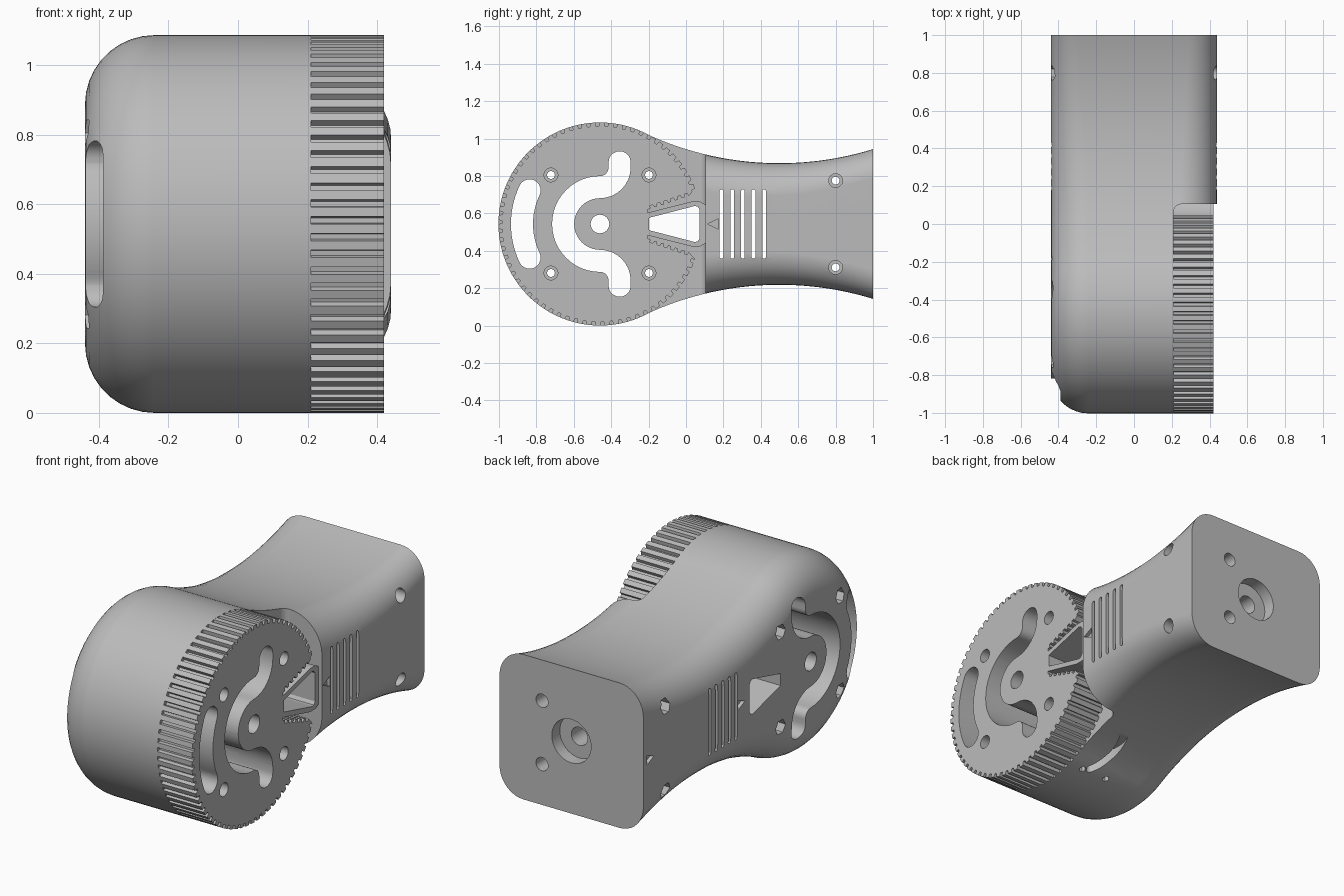
import bpy, bmesh, math
from mathutils import Vector

if "Cube" in bpy.data.objects:
    bpy.data.objects.remove(bpy.data.objects["Cube"])

R, HY, MID = 0.543, -0.46, 0.543      # head radius, head axis
WY, WH, WR = 0.5, 0.325, 1.7          # waist position, half height, arc radius
STEP_X, STEP_Y, GEAR_X, SIDE = 0.21, 0.105, 0.42, 0.44

grey = bpy.data.materials.new("matte grey")
grey.diffuse_color = (0.5, 0.5, 0.5, 1)
grey.use_nodes = True
grey.node_tree.nodes["Principled BSDF"].inputs["Base Color"].default_value = (0.5, 0.5, 0.5, 1)


def polar(cx, cy, r, a):
    return Vector((cx + r * math.cos(a), cy + r * math.sin(a)))


def arc(cx, cy, r, a0, a1, n):
    return [polar(cx, cy, r, math.radians(a0 + (a1 - a0) * i / n)) for i in range(n + 1)]


def mirrored(pts):
    """Close an upper half outline with its reflection."""
    return pts + [Vector((p.x, -p.y)) for p in reversed(pts)]


def stroke(path, w):
    """Outline of a path of half width w with round ends."""
    left, right = [], []
    for i, p in enumerate(path):
        t = (path[min(i + 1, len(path) - 1)] - path[max(i - 1, 0)]).normalized()
        n = Vector((-t.y, t.x)) * w
        left.append(p + n)
        right.append(p - n)

    def cap(c, start):
        d = start - c
        a = math.degrees(math.atan2(d.y, d.x))
        return arc(c.x, c.y, w, a, a - 180, 10)[1:-1]
    return left + cap(path[-1], left[-1]) + right[::-1] + cap(path[0], right[0])


def prism(bm, pts, axis, lo, hi):
    """Extrude an outline along an axis; heights are measured from the mid plane."""
    def place(p, d):
        if axis == "X":
            return (d, p.x, p.y + MID)
        if axis == "Y":
            return (p.x, d, p.y + MID)
        return (p.x, p.y, d)
    a = [bm.verts.new(place(p, lo)) for p in pts]
    b = [bm.verts.new(place(p, hi)) for p in pts]
    bm.faces.new(a)
    bm.faces.new(b[::-1])
    for i in range(len(pts)):
        j = (i + 1) % len(pts)
        bm.faces.new((a[j], a[i], b[i], b[j]))


def disc(x, y, r, n=24):
    return arc(x, y, r, 0, 360 - 360 / n, n - 1)


def finish(bm, name):
    bmesh.ops.recalc_face_normals(bm, faces=bm.faces[:])
    mesh = bpy.data.meshes.new(name)
    bm.to_mesh(mesh)
    bm.free()
    mesh.materials.append(grey)
    obj = bpy.data.objects.new(name, mesh)
    bpy.context.collection.objects.link(obj)
    return obj


def prisms(name, items):
    bm = bmesh.new()
    for item in items:
        prism(bm, *item)
    return finish(bm, name)


def cut(obj, cutter):
    cutter.hide_render = True
    mod = obj.modifiers.new("cut", "BOOLEAN")
    mod.operation, mod.solver, mod.object = "DIFFERENCE", "EXACT", cutter
    bpy.context.view_layer.objects.active = obj
    bpy.ops.object.modifier_apply(modifier=mod.name)


def make_body():
    """Round head flowing into a waisted neck, with rounded side edges."""
    wz = WH + WR
    end = math.degrees(math.atan2(wz, WY - HY))
    half = [(p, (p - Vector((HY, 0))).normalized()) for p in arc(HY, 0, R, 180, end, 36)]
    start = end + 180
    stop = 270 + math.degrees(math.asin((1.1 - WY) / WR))
    half += [(p, (Vector((WY, wz)) - p).normalized())
             for p in arc(WY, wz, WR, start, stop, 28)[1:]]
    ring = half + [(Vector((p.x, -p.y)), Vector((n.x, -n.y))) for p, n in half[:0:-1]]
    steps = 9
    levels = [(-1, i / steps) for i in range(steps + 1)]
    levels += [(1, 1 - i / steps) for i in range(steps + 1)]
    bm = bmesh.new()
    rows = []
    for side, t in levels:
        a, row = t * math.pi / 2, []
        for p, n in ring:
            r = 0.2 - 0.055 * min(max((p.x - 0.1) / 0.9, 0), 1)
            q = p - n * r * (1 - math.sin(a))
            row.append(bm.verts.new((side * (SIDE - r * (1 - math.cos(a))), q.x, q.y + MID)))
        rows.append(row)
    for lo, hi in zip(rows, rows[1:]):
        for i in range(len(ring)):
            j = (i + 1) % len(ring)
            bm.faces.new((lo[i], lo[j], hi[j], hi[i]))
    bm.faces.new(rows[0])
    bm.faces.new(rows[-1])
    # Flat mounting end
    res = bmesh.ops.bisect_plane(bm, geom=bm.verts[:] + bm.edges[:] + bm.faces[:],
                                 plane_co=(0, 1, 0), plane_no=(0, 1, 0), clear_outer=True)
    edges = [e for e in res["geom_cut"] if isinstance(e, bmesh.types.BMEdge)]
    bmesh.ops.contextual_create(bm, geom=edges)
    return finish(bm, "body")


def make_gear(teeth=70, depth=0.02):
    pts = []
    for i in range(teeth):
        for f, r in ((0, R), (0.55, R), (0.62, R - depth), (0.93, R - depth)):
            pts.append(polar(HY, 0, r, 2 * math.pi * (i + f) / teeth))
    return prisms("toothed_wheel", [(pts, "X", STEP_X, GEAR_X)])


body = make_body()
wheel = make_gear()
wedge = prisms("belt_wedge", [(mirrored([Vector(p) for p in (
    (-0.215, 0.058), (0.03, 0.12), (0.075, 0.12), (0.11, 0.1))]), "X", STEP_X, GEAR_X)])

# Side step where the wheel sits, with a rounded inner corner
step = [Vector((STEP_X, -1.3)), Vector((1, -1.3)), Vector((1, STEP_Y))]
step += arc(STEP_X + 0.04, STEP_Y - 0.04, 0.04, 90, 180, 6)
step_cutter = prisms("step_cutter", [(step, "Z", -0.5, 1.6)])

# Toothed notch that holds the belt ends
a, b, count = Vector((-0.205, 0.077)), Vector((0.015, 0.15)), 6
along = (b - a) / count
out = Vector((-along.y, along.x)).normalized() * 0.016
edge = []
for i in range(count):
    p = a + along * i
    edge += [p, p + along * 0.4, p + along * 0.5 + out, p + along * 0.9 + out]
edge += [b, Vector((0.06, 0.2)), Vector((0.15, 0.22))]
notch_cutter = prisms("notch_cutter", [(mirrored(edge), "X", 0.1, 0.6)])

# Openings through the full width
hook = arc(HY, 0.302, 0.105, 0, -90, 8)
hook = [Vector((HY + 0.105, 0.33))] + hook
ring = arc(HY, 0, 0.197, 90, 270, 24)
crescent = hook + ring[1:-1] + [Vector((p.x, -p.y)) for p in reversed(hook)]
screws = [(y, s * 0.262) for y in (-0.722, -0.198) for s in (-1, 1)]
neck_screws = [(0.8, s * 0.232) for s in (-1, 1)]
window = mirrored([Vector(p) for p in (
    (-0.198, 0.033), (0.045, 0.096), (0.062, 0.094), (0.073, 0.078))])
outlines = [stroke(crescent, 0.059), stroke(arc(HY, 0, 0.417, 154.4, 205.6, 16), 0.059),
            disc(HY, 0, 0.05), window]
outlines += [disc(y, z, 0.021, 16) for y, z in screws + neck_screws]
outlines += [stroke([Vector((0.19 + 0.057 * i, -0.175)), Vector((0.19 + 0.057 * i, 0.175))], 0.01)
             for i in range(5)]
through_cutter = prisms("through_cutter", [(o, "X", -0.7, 0.7) for o in outlines])

# Blind pockets: screw seats, nut seats, arrows and mounting bores
items = [(disc(y, z, 0.037), "X", 0.34, 0.7) for y, z in screws + neck_screws]
items += [(disc(y, z, 0.042, 6), "X", -0.7, -0.35) for y, z in screws + neck_screws]


def arrow(y):
    return [Vector((y - 0.03, 0)), Vector((y + 0.03, -0.028)), Vector((y + 0.03, 0.028))]


items += [(arrow(0.145), "X", 0.42, 0.7), (arrow(0.145), "X", -0.7, -0.42),
          (arrow(0.94), "X", -0.7, -0.42), (disc(0, 0, 0.12, 40), "Y", 0.93, 1.2)]
items += [(disc(0.18, s * 0.175, 0.037), "Y", 0.8, 1.2) for s in (-1, 1)]
# Cable recess and small holes underneath
items += [(stroke(arc(0.25, -0.12, 0.22, 140, 220, 12), 0.022), "Z", -0.2, 0.14)]
items += [(disc(x, y, 0.018, 6), "Z", -0.2, 0.13) for x in (-0.04, 0.12) for y in (-0.28, 0.0)]
pocket_cutter = prisms("pocket_cutter", items)
bore_cutter = prisms("bore_cutter", [(disc(0, 0, 0.05), "Y", 0.7, 1.2)])

for part, cutters in ((body, (step_cutter, through_cutter, pocket_cutter, bore_cutter)),
                      (wheel, (notch_cutter, through_cutter, pocket_cutter)),
                      (wedge, (through_cutter,))):
    for cutter in cutters:
        cut(part, cutter)
    bpy.ops.object.select_all(action="DESELECT")
    part.select_set(True)
    bpy.context.view_layer.objects.active = part
    bpy.ops.object.shade_smooth_by_angle(angle=math.radians(30))
    part.modifiers.new("normals", "WEIGHTED_NORMAL").keep_sharp = True

for cutter in (step_cutter, notch_cutter, through_cutter, pocket_cutter, bore_cutter):
    bpy.data.objects.remove(cutter)
